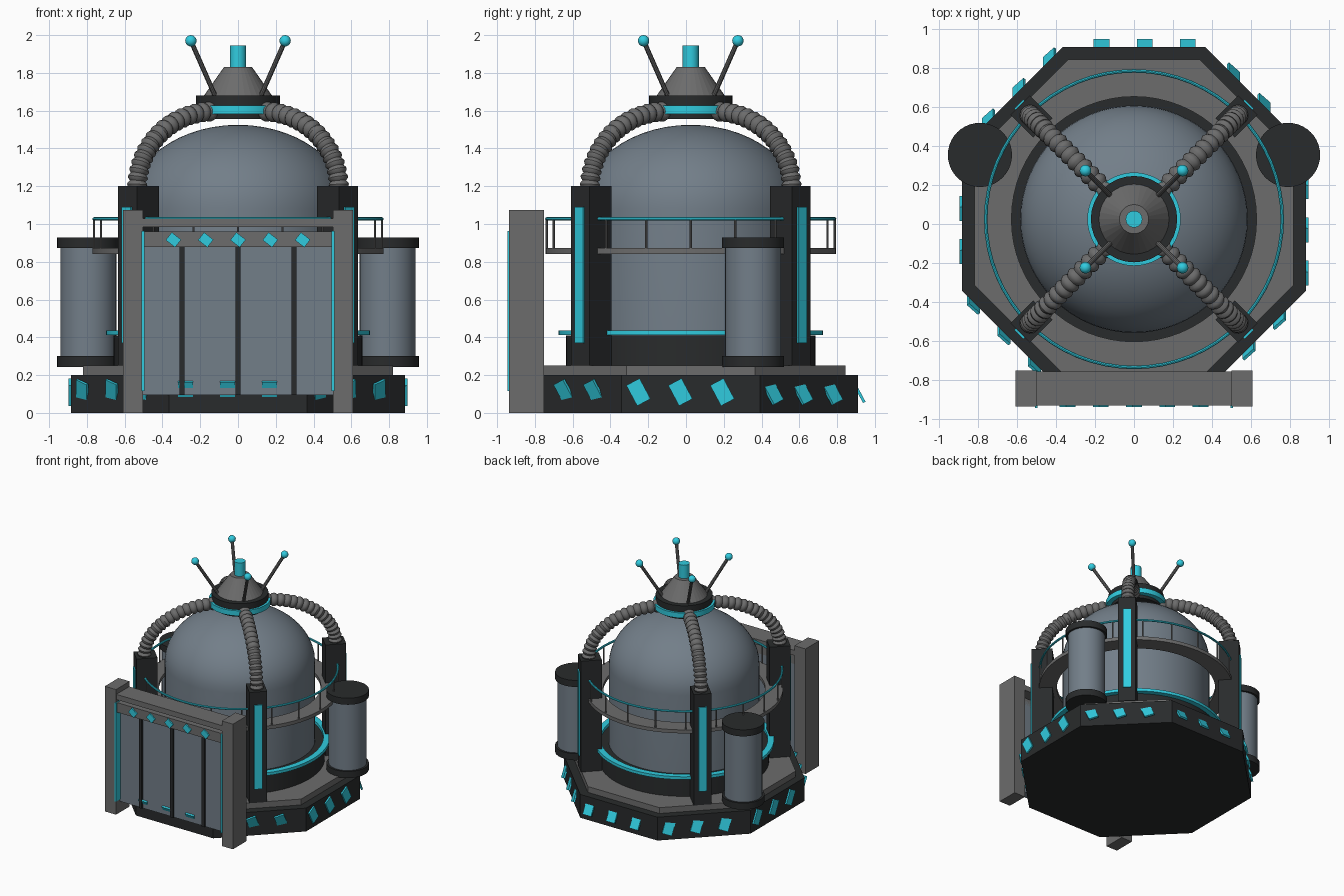
import bpy, bmesh
from math import sin, cos, pi, radians
from mathutils import Matrix, Vector

if "Cube" in bpy.data.objects:
    bpy.data.objects.remove(bpy.data.objects["Cube"])

CY = 0.025  # y of the main axis


def material(name, rgb):
    m = bpy.data.materials.new(name)
    m.diffuse_color = (*rgb, 1)
    m.use_nodes = True
    m.node_tree.nodes["Principled BSDF"].inputs["Base Color"].default_value = m.diffuse_color
    return m


DARK = material("dark_metal", (0.022, 0.024, 0.025))
GREY = material("mid_grey", (0.15, 0.15, 0.15))
STEEL = material("blue_steel", (0.17, 0.21, 0.25))
CYAN = material("cyan_glow", (0.03, 0.6, 0.74))


def finish(name, bm, mat, smooth=False):
    bmesh.ops.recalc_face_normals(bm, faces=bm.faces[:])
    me = bpy.data.meshes.new(name)
    bm.to_mesh(me)
    bm.free()
    me.materials.append(mat)
    ob = bpy.data.objects.new(name, me)
    bpy.context.collection.objects.link(ob)
    if smooth:
        bpy.ops.object.select_all(action='DESELECT')
        ob.select_set(True)
        bpy.context.view_layer.objects.active = ob
        bpy.ops.object.shade_smooth_by_angle(angle=radians(35))
    return ob


def box(name, size, matrix, mat):
    bm = bmesh.new()
    bmesh.ops.create_cube(bm, size=1, matrix=matrix @ Matrix.Diagonal((*size, 1)))
    return finish(name, bm, mat)


def block(name, x0, x1, y0, y1, z0, z1, mat):
    c = Matrix.Translation(((x0 + x1) / 2, (y0 + y1) / 2, (z0 + z1) / 2))
    return box(name, (x1 - x0, y1 - y0, z1 - z0), c, mat)


def lathe(name, profile, mat, n=48, x=0, y=CY, turn=0, closed=False, smooth=True):
    """Revolve (radius, z) points; open profiles get end caps, closed ones form rings."""
    bm = bmesh.new()
    rings = [[bm.verts.new((x + r * cos(turn + 2 * pi * i / n), y + r * sin(turn + 2 * pi * i / n), z))
              for i in range(n)] for r, z in profile]
    pairs = list(zip(rings, rings[1:])) + ([(rings[-1], rings[0])] if closed else [])
    for a, b in pairs:
        for i in range(n):
            j = (i + 1) % n
            bm.faces.new((a[i], a[j], b[j], b[i]))
    if not closed:
        bm.faces.new(rings[0])
        bm.faces.new(rings[-1])
    return finish(name, bm, mat, smooth)


def ring(name, r0, r1, z0, z1, mat, n=64):
    return lathe(name, [(r0, z0), (r1, z0), (r1, z1), (r0, z1)], mat, n, closed=True)


def sweep(name, path, radii, mat, n=12):
    """Round tube along a path lying in a vertical plane."""
    bm = bmesh.new()
    side = (path[-1] - path[0]).cross(Vector((0, 0, 1)))
    side = side.normalized() if side.length > 1e-6 else Vector((1, 0, 0))
    rings = []
    for k, p in enumerate(path):
        t = (path[min(k + 1, len(path) - 1)] - path[max(k - 1, 0)]).normalized()
        up = side.cross(t)
        rings.append([bm.verts.new(p + radii[k] * (side * cos(2 * pi * i / n) + up * sin(2 * pi * i / n)))
                      for i in range(n)])
    for a, b in zip(rings, rings[1:]):
        for i in range(n):
            bm.faces.new((a[i], a[(i + 1) % n], b[(i + 1) % n], b[i]))
    bm.faces.new(rings[0])
    bm.faces.new(rings[-1])
    return finish(name, bm, mat, True)


def polar(a, r, z):
    return Vector((r * cos(a), CY + r * sin(a), z))


# Octagonal plinth in two steps
K = 1 / cos(pi / 8)
lathe("plinth", [(0.885 * K, 0), (0.885 * K, 0.2)], DARK, 8, turn=pi / 8, smooth=False)
lathe("plinth_step", [(0.82 * K, 0.2), (0.82 * K, 0.25)], GREY, 8, turn=pi / 8, smooth=False)

# Tilted marker lights, three per plinth side
for s in range(8):
    a = s * pi / 4
    for k in (-1, 0, 1):
        o = k * 0.222 - 0.055
        p = Vector((0.89 * cos(a) - o * sin(a), CY + 0.89 * sin(a) + o * cos(a), 0.11))
        m = Matrix.Translation(p) @ Matrix.Rotation(radians(28), 4, 'X') @ Matrix.Rotation(a, 4, 'Z')
        box("plinth_light", (0.015, 0.08, 0.123), m, CYAN)

# Tank collar, glowing ring and domed main tank
lathe("collar", [(0.66, 0.25), (0.66, 0.41)], DARK, 64)
ring("collar_glow_ring", 0.65, 0.70, 0.412, 0.437, CYAN)
dome = [(0.585, 0.4)] + [(0.585 * cos(t), 1.08 + 0.445 * sin(t))
                         for t in [pi / 2 * i / 14 for i in range(14)]] + [(0.005, 1.525)]
lathe("dome_tank", dome, STEEL, 64)

# Walkway with railing
ring("walkway", 0.63, 0.77, 0.842, 0.872, GREY)
rail = [(0.762 + 0.009 * cos(t), 1.027 + 0.009 * sin(t)) for t in [2 * pi * i / 8 for i in range(8)]]
lathe("walkway_rail", rail, CYAN, 64, closed=True)
for i in range(20):
    p = polar(2 * pi * i / 20, 0.762, 0)
    lathe("rail_post", [(0.006, 0.87), (0.006, 1.025)], GREY, 8, x=p.x, y=p.y)

# Four corner pylons, ribbed hoses and antennas
for q in range(4):
    a = pi / 4 + q * pi / 2
    rot = Matrix.Rotation(a, 4, 'Z')
    box("pylon", (0.165, 0.14, 0.95), Matrix.Translation(polar(a, 0.745, 0.725)) @ rot, DARK)
    box("pylon_light", (0.02, 0.065, 0.72), Matrix.Translation(polar(a, 0.828, 0.73)) @ rot, CYAN)
    N = 68
    ts = [pi / 2 * k / N for k in range(N + 1)]
    path = [polar(a, 0.19 + 0.565 * cos(t), 1.19 + 0.405 * sin(t)) for t in ts]
    radii = [0.041 + 0.013 * abs(sin(pi * k / 4)) for k in range(N + 1)]
    sweep("ribbed_hose", path, radii, GREY, 14)
    tip = polar(a, 0.353, 1.97)
    sweep("antenna_rod", [polar(a, 0.16, 1.66), tip], [0.013, 0.013], GREY, 10)
    bm = bmesh.new()
    bmesh.ops.create_uvsphere(bm, u_segments=16, v_segments=10, radius=0.03,
                              matrix=Matrix.Translation(tip))
    finish("antenna_tip", bm, CYAN, True)

# Crown above the dome
lathe("crown_base", [(0.20, 1.557), (0.20, 1.59)], DARK, 32)
lathe("crown_glow_ring", [(0.24, 1.583), (0.24, 1.627)], CYAN, 48)
lathe("crown_plate", [(0.222, 1.627), (0.222, 1.68)], DARK, 32)
lathe("crown_cone", [(0.18, 1.68), (0.075, 1.83)], GREY, 32, smooth=False)
lathe("crown_beacon", [(0.043, 1.83), (0.043, 1.945)], CYAN, 24)

# Side canisters
for s in (-1, 1):
    X, Y = s * 0.792, 0.355
    lathe("canister", [(0.148, 0.28), (0.148, 0.9)], STEEL, 40, x=X, y=Y)
    lathe("canister_foot", [(0.165, 0.243), (0.165, 0.30)], DARK, 40, x=X, y=Y)
    lathe("canister_cap", [(0.165, 0.872), (0.165, 0.928)], DARK, 40, x=X, y=Y)

# Front gate
for s in (-1, 1):
    x0, x1 = sorted((s * 0.502, s * 0.608))
    block("gate_post", x0, x1, -0.937, -0.752, 0, 1.073, GREY)
    block("gate_edge_light", s * 0.503 - 0.007, s * 0.503 + 0.007, -0.945, -0.86, 0.115, 0.962, CYAN)
block("gate_beam", -0.51, 0.51, -0.932, -0.757, 0.985, 1.03, GREY)
block("gate_panel", -0.505, 0.505, -0.885, -0.82, 0.095, 0.96, STEEL)
block("gate_header", -0.505, 0.505, -0.93, -0.82, 0.877, 0.96, GREY)
for x in (-0.297, 0, 0.297):
    block("gate_rib", x - 0.013, x + 0.013, -0.9, -0.88, 0.095, 0.88, DARK)
for k in range(-2, 3):
    m = Matrix.Translation((k * 0.171, -0.932, 0.916)) @ Matrix.Rotation(radians(38), 4, 'Y')
    box("gate_header_light", (0.063, 0.018, 0.052), m, CYAN)
